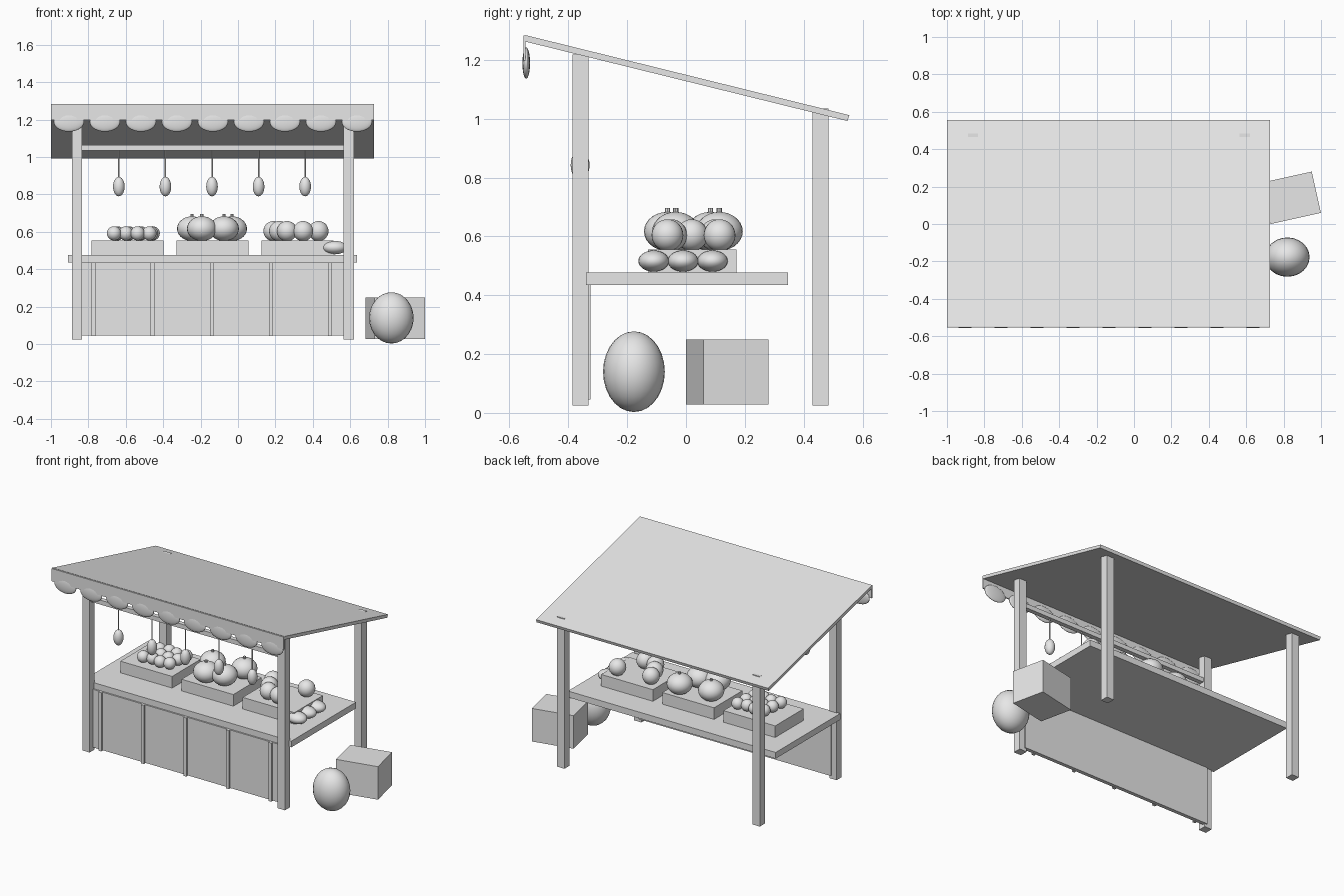
import bpy, bmesh, math
from mathutils import Matrix, Vector

cube = bpy.data.objects.get("Cube")
if cube:
    bpy.data.objects.remove(cube, do_unlink=True)

# Single plain colour
GREY = (0.8, 0.8, 0.8, 1.0)
mat = bpy.data.materials.new("plain_grey")
mat.use_nodes = True
mat.diffuse_color = GREY
mat.node_tree.nodes["Principled BSDF"].inputs["Base Color"].default_value = GREY


def finish(name, bm, smooth=False):
    mesh = bpy.data.meshes.new(name)
    bmesh.ops.recalc_face_normals(bm, faces=bm.faces)
    bm.to_mesh(mesh)
    bm.free()
    mesh.materials.append(mat)
    for p in mesh.polygons:
        p.use_smooth = smooth
    obj = bpy.data.objects.new(name, mesh)
    bpy.context.collection.objects.link(obj)
    return obj


def box(name, x, y, z, turn=0.0):
    """Box from (low, high) ranges, optionally turned about its own upright axis."""
    centre = Vector([(a + b) / 2 for a, b in (x, y, z)])
    size = [b - a for a, b in (x, y, z)]
    bm = bmesh.new()
    bmesh.ops.create_cube(bm, size=1, matrix=Matrix.Translation(centre)
                          @ Matrix.Rotation(turn, 4, 'Z') @ Matrix.Diagonal((*size, 1)))
    return finish(name, bm)


def ellipsoid(name, centre, radii):
    bm = bmesh.new()
    bmesh.ops.create_uvsphere(bm, u_segments=24, v_segments=14, radius=1,
                              matrix=Matrix.Translation(centre) @ Matrix.Diagonal((*radii, 1)))
    return finish(name, bm, True)


def rod(name, x, y, low, high, radius):
    bm = bmesh.new()
    bmesh.ops.create_cone(bm, cap_ends=True, segments=8, radius1=radius, radius2=radius,
                          depth=high - low, matrix=Matrix.Translation((x, y, (low + high) / 2)))
    return finish(name, bm)


# Sloping roof: side profile pulled along x
bm = bmesh.new()
profile = [(-0.546, 1.284), (0.555, 1.012), (0.549, 0.992), (-0.546, 1.262)]
face = bm.faces.new([bm.verts.new((-1, y, z)) for y, z in profile])
pulled = bmesh.ops.extrude_face_region(bm, geom=[face])["geom"]
bmesh.ops.translate(bm, vec=(1.727, 0, 0),
                    verts=[v for v in pulled if isinstance(v, bmesh.types.BMVert)])
finish("roof", bm)

# Front valance with scallops
box("valance", (-1, 0.727), (-0.553, -0.545), (1.197, 1.282))
for i in range(9):
    ellipsoid(f"scallop_{i + 1}", (-0.904 + 0.1925 * i, -0.543, 1.189), (0.082, 0.013, 0.053))

# Posts
for side, x in (("right", -0.861), ("left", 0.592)):
    for end, y, top in (("front", -0.359, 1.218), ("back", 0.457, 1.034)):
        box(f"{end}_{side}_post", (x - 0.027, x + 0.027), (y - 0.027, y + 0.027), (0.025, top))

# Beam with hanging goods
box("front_beam", (-0.84, 0.57), (-0.375, -0.345), (1.035, 1.065))
for i in range(5):
    x = -0.637 + 0.249 * i
    rod(f"hanging_string_{i + 1}", x, -0.36, 0.88, 1.04, 0.004)
    ellipsoid(f"hanging_bulb_{i + 1}", (x, -0.36, 0.842), (0.031, 0.032, 0.052))

# Counter, front panel and battens
box("counter_top", (-0.91, 0.635), (-0.34, 0.347), (0.435, 0.477))
box("front_panel", (-0.85, 0.58), (-0.35, -0.325), (0.046, 0.436))
for i in range(5):
    x = -0.773 + 0.316 * i
    box(f"panel_batten_{i + 1}", (x - 0.01, x + 0.01), (-0.362, -0.345), (0.042, 0.436))

# Display trays
for i in range(3):
    x = -0.784 + 0.455 * i
    box(f"display_tray_{i + 1}", (x, x + 0.385), (-0.13, 0.172), (0.476, 0.555))

# Small fruit, three staggered rows
for row in range(3):
    for col in range(4):
        x = -0.663 + 0.063 * col + 0.009 * row
        y = -0.06 + 0.075 * row + 0.012 * (col % 2)
        ellipsoid(f"small_fruit_{row * 4 + col + 1}", (x, y, 0.592), (0.038, 0.038, 0.038))

# Pumpkins with stems
for i, (x, y) in enumerate([(-0.193, -0.063), (-0.246, 0.083), (-0.075, -0.035), (-0.032, 0.113)]):
    ellipsoid(f"pumpkin_{i + 1}", (x, y, 0.617), (0.08, 0.08, 0.066))
    rod(f"pumpkin_stem_{i + 1}", x, y, 0.66, 0.696, 0.009)

# Round fruit
for i, (x, y) in enumerate([(0.43, 0.114), (0.348, -0.063), (0.262, -0.05), (0.19, 0.1), (0.22, 0.02)]):
    ellipsoid(f"round_fruit_{i + 1}", (x, y, 0.604), (0.054, 0.054, 0.054))

# Long vegetables lying on the counter
for i in range(3):
    ellipsoid(f"long_vegetable_{i + 1}", (0.517, -0.11 + 0.1 * i, 0.516), (0.066, 0.052, 0.036))

# Goods standing on the ground
ellipsoid("large_melon", (0.82, -0.177, 0.14), (0.119, 0.105, 0.137))
box("ground_crate", (0.702, 0.978), (0.027, 0.253), (0.028, 0.25), math.radians(12.5))
